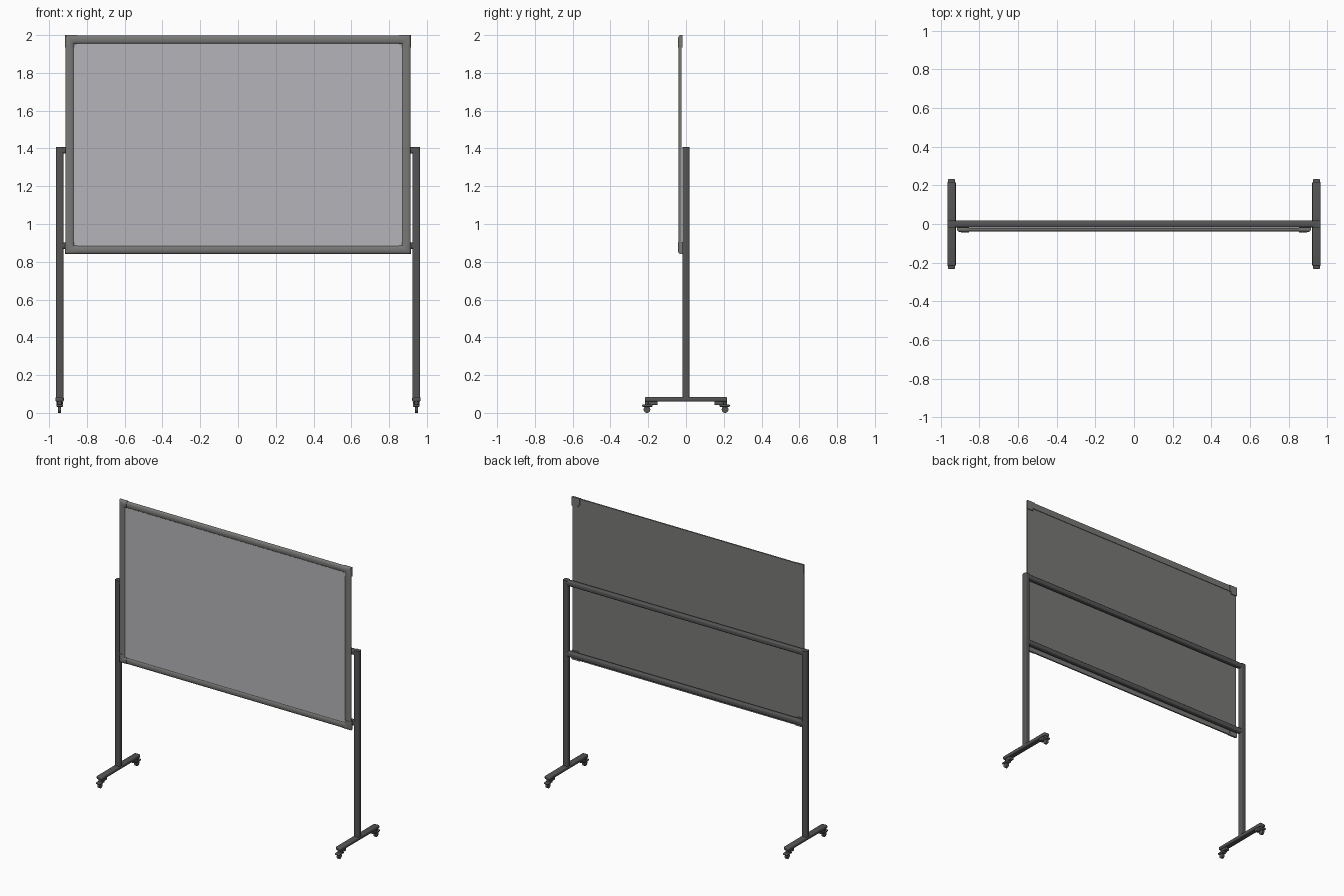
import bpy, bmesh, math
from mathutils import Vector

if "Cube" in bpy.data.objects:
    bpy.data.objects.remove(bpy.data.objects["Cube"])


def material(name, rgb):
    m = bpy.data.materials.new(name)
    m.diffuse_color = (*rgb, 1)
    m.use_nodes = True
    m.node_tree.nodes["Principled BSDF"].inputs["Base Color"].default_value = m.diffuse_color
    return m


WHITE = material("board white", (0.46, 0.46, 0.49))
GREY = material("aluminium grey", (0.19, 0.19, 0.185))
DARK = material("stand dark grey", (0.09, 0.09, 0.09))


def finish(bm, name, mats, smooth=True):
    bmesh.ops.recalc_face_normals(bm, faces=bm.faces[:])
    me = bpy.data.meshes.new(name)
    bm.to_mesh(me)
    bm.free()
    ob = bpy.data.objects.new(name, me)
    bpy.context.collection.objects.link(ob)
    for m in mats:
        me.materials.append(m)
    if smooth:
        bpy.ops.object.select_all(action='DESELECT')
        bpy.context.view_layer.objects.active = ob
        ob.select_set(True)
        bpy.ops.object.shade_smooth_by_angle(angle=math.radians(35))
    return ob


def box(name, lo, hi, mat, bevel=0.0, axis=None, segments=3):
    """Box from corner to corner; bevels the edges along one axis, or all of them."""
    lo, hi = Vector(lo), Vector(hi)
    bm = bmesh.new()
    bmesh.ops.create_cube(bm, size=1)
    for v in bm.verts:
        v.co = Vector([(lo[i] + hi[i]) / 2 + v.co[i] * (hi[i] - lo[i]) for i in range(3)])
    if bevel:
        edges = [e for e in bm.edges if axis is None or
                 abs((e.verts[0].co - e.verts[1].co).normalized()[axis]) > 0.9]
        bmesh.ops.bevel(bm, geom=edges, offset=bevel, segments=segments,
                        profile=0.5, affect='EDGES')
    return finish(bm, name, [mat])


def cylinder(name, centre, radius, depth, mat, axis, sides=20):
    bm = bmesh.new()
    bmesh.ops.create_cone(bm, cap_ends=True, segments=sides, radius1=radius,
                          radius2=radius, depth=depth)
    for v in bm.verts:
        c = v.co.copy()
        v.co = Vector(centre) + (Vector((c.z, c.x, c.y)) if axis == 0 else c)
    return finish(bm, name, [mat])


def sweep(name, path, half, back, front, mat):
    """Sweep a D profile (flat back, rounded front) along a mitred XZ path."""
    shoulder = back + (front - back) * 0.45
    prof = [(half, back)]
    for i in range(11):
        a = math.pi * i / 10
        prof.append((half * math.cos(a), shoulder + (front - shoulder) * math.sin(a)))
    prof.append((-half, back))
    path = [Vector(p) for p in path]
    normals = []
    for a, b in zip(path, path[1:]):
        d = (b - a).normalized()
        normals.append(Vector((d.y, -d.x)))
    bm = bmesh.new()
    rings = []
    for i, p in enumerate(path):
        n1, n2 = normals[max(i - 1, 0)], normals[min(i, len(normals) - 1)]
        m = (n1 + n2) / (1 + n1.dot(n2))
        rings.append([bm.verts.new((p.x + m.x * u, y, p.y + m.y * u)) for u, y in prof])
    n = len(prof)
    for r, s in zip(rings, rings[1:]):
        for j in range(n):
            k = (j + 1) % n
            bm.faces.new((r[j], r[k], s[k], s[j]))
    bm.faces.new(rings[0])
    bm.faces.new(rings[-1])
    return finish(bm, name, [mat])


# Writing panel: white front face, grey everywhere else
panel = box("writing_panel", (-0.885, -0.034, 0.87), (0.885, -0.025, 1.97), GREY)
panel.data.materials.append(WHITE)
for f in panel.data.polygons:
    if f.normal.y < -0.9:
        f.material_index = 1

# Frame rails and mitred corner caps
CX, ZT, ZB = 0.891, 1.976, 0.864
for label, z in (("top", ZT), ("bottom", ZB)):
    sweep(label + "_rail", [(-0.86, z), (0.86, z)], 0.022, -0.021, -0.040, GREY)
for label, s in (("left", -1), ("right", 1)):
    sweep(label + "_rail", [(s * CX, 0.90), (s * CX, 1.94)], 0.022, -0.024, -0.040, GREY)
    for vert, z, d in (("top", ZT, -1), ("bottom", ZB, 1)):
        sweep(f"{vert}_{label}_corner_cap",
              [(s * 0.853, z), (s * CX, z), (s * CX, z + d * 0.041)],
              0.024, -0.018, -0.043, GREY)

# Cross bars behind the board
for label, z in (("upper", 1.39), ("lower", 0.885)):
    box(label + "_cross_bar", (-0.935, -0.017, z - 0.018), (0.935, 0.018, z + 0.018),
        DARK, 0.010, axis=0)

# Stand on each side: post, foot and two casters
for label, s in (("left", -1), ("right", 1)):
    x = s * 0.944
    box(label + "_post", (x - 0.02, -0.018, 0.08), (x + 0.02, 0.018, 1.408), DARK, 0.008, axis=2)
    box(label + "_foot", (x - 0.022, -0.218, 0.06), (x + 0.022, 0.218, 0.084), DARK, 0.007)
    for end, t in (("front", -1), ("back", 1)):
        name = f"{label}_{end}_caster_"
        ys = sorted((t * 0.150, t * 0.200))
        box(name + "mount", (x - 0.017, ys[0], 0.041), (x + 0.017, ys[1], 0.061), DARK, 0.005)
        ys = sorted((t * 0.176, t * 0.233))
        box(name + "hood", (x - 0.018, ys[0], 0.032), (x + 0.018, ys[1], 0.045), DARK, 0.006)
        cylinder(name + "stem", (x, t * 0.205, 0.051), 0.011, 0.022, DARK, 2)
        cylinder(name + "wheel", (x, t * 0.207, 0.018), 0.018, 0.016, DARK, 0)
